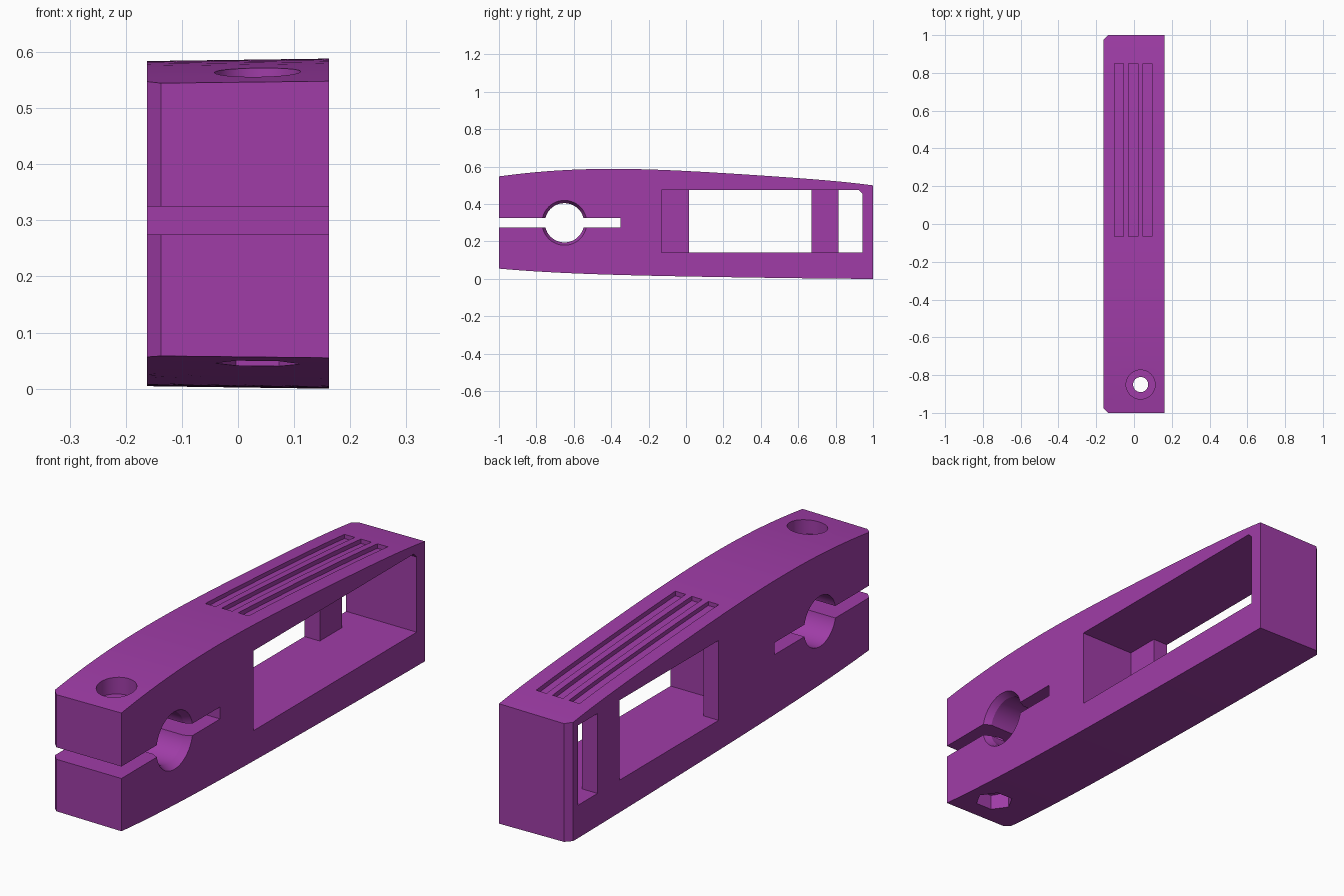
import bpy, bmesh, math

if "Cube" in bpy.data.objects:
    bpy.data.objects.remove(bpy.data.objects["Cube"])

HW = 0.1625          # half width of the arm
purple = bpy.data.materials.new("purple plastic")
purple.diffuse_color = (0.35, 0.046, 0.39, 1)
purple.use_nodes = True
purple.node_tree.nodes["Principled BSDF"].inputs["Base Color"].default_value = purple.diffuse_color

TOP = [(-1, .548), (-.75, .575), (-.45, .588), (0, .577), (.5, .546), (1, .50)]
BOTTOM = [(-1, .055), (-.75, .037), (-.45, .024), (0, .013), (.5, .005), (1, 0)]


def smooth_z(pts, y):
    """Height on a smooth curve through the points."""
    z = 0
    for i, (yi, zi) in enumerate(pts):
        w = zi
        for j, (yj, _) in enumerate(pts):
            if i != j:
                w *= (y - yj) / (yi - yj)
        z += w
    return z


def curve(pts, y0, y1, n, dz=0):
    ys = [y0 + (y1 - y0) * i / n for i in range(n + 1)]
    return [(y, smooth_z(pts, y) + dz) for y in ys]


def prism(name, profile, x0, x1):
    """Extrude a side profile (y, z) across x."""
    bm = bmesh.new()
    a = [bm.verts.new((x0, y, z)) for y, z in profile]
    b = [bm.verts.new((x1, y, z)) for y, z in profile]
    bm.faces.new(a)
    bm.faces.new(b[::-1])
    n = len(a)
    for i in range(n):
        bm.faces.new((a[i], b[i], b[(i + 1) % n], a[(i + 1) % n]))
    return finish(name, bm)


def finish(name, bm):
    bmesh.ops.recalc_face_normals(bm, faces=bm.faces)
    me = bpy.data.meshes.new(name)
    bm.to_mesh(me)
    bm.free()
    me.materials.append(purple)
    ob = bpy.data.objects.new(name, me)
    bpy.context.collection.objects.link(ob)
    return ob


def box(name, x0, x1, y0, y1, z0, z1):
    return prism(name, [(y0, z0), (y1, z0), (y1, z1), (y0, z1)], x0, x1)


def circle(cy, cz, r, n=48):
    return [(cy + r * math.cos(2 * math.pi * i / n),
             cz + r * math.sin(2 * math.pi * i / n)) for i in range(n)]


def upright(name, x, y, r, z0, z1, sides):
    """Vertical cylinder or hexagon."""
    bm = bmesh.new()
    bmesh.ops.create_cone(bm, cap_ends=True, segments=sides,
                          radius1=r, radius2=r, depth=z1 - z0)
    # put a corner on the x axis
    ang = math.atan2(bm.verts[:][0].co.y, bm.verts[:][0].co.x)
    for v in bm.verts:
        c, s = math.cos(-ang), math.sin(-ang)
        px, py = v.co.x, v.co.y
        v.co = (x + px * c - py * s, y + px * s + py * c, v.co.z + (z0 + z1) / 2)
    return finish(name, bm)


# Curved arm body, slightly lower on its left side, with chamfered left corners
body = prism("lever_arm", curve(BOTTOM, -1, 1, 32) + curve(TOP, 1, -1, 32), -HW, HW)
bm = bmesh.new()
bm.from_mesh(body.data)
for v in bm.verts:
    if v.co.x < 0:
        v.co.z = .295 + (v.co.z - .295) * .985
corners = [e for e in bm.edges
           if all(v.co.x < 0 and abs(v.co.y) > .999 for v in e.verts)]
bmesh.ops.bevel(bm, geom=corners, offset=.025, segments=1, affect='EDGES')
bmesh.ops.recalc_face_normals(bm, faces=bm.faces)
bm.to_mesh(body.data)
bm.free()

PY, PZ = -.65, .30   # pivot centre
SX, SY = .035, -.85  # screw centre
cutters = [
    # deep pocket open to the right, leaving a thin left wall
    prism("pocket", [(-.13, .142), (.945, .142), (.945, .455), (.925, .475),
                     (-.13, .475)], -.092, .3),
    # two windows through the left wall, leaving a post between
    box("large_window", -.3, 0, .017, .67, .142, .475),
    box("small_window", -.3, 0, .815, .945, .142, .475),
    # clamp slot and pivot bore
    box("clamp_slot", -.3, .3, -1.2, -.35, .275, .325),
    prism("pivot_bore", circle(PY, PZ, .105), -.3, .3),
    # screw hole, head recess and hexagonal nut recess
    upright("screw_hole", SX, SY, .04, -.2, .8, 32),
    upright("head_recess", SX, SY, .077, .50, .8, 40),
    upright("nut_recess", SX, SY, .077, -.2, .115, 6),
]
# bevelled mouth of the pivot bore
mouth = prism("bore_mouth", circle(PY, PZ, .105), HW - .03, HW + .03)
for v in mouth.data.vertices:
    if v.co.x > HW:
        v.co.y = PY + (v.co.y - PY) * .135 / .105
        v.co.z = PZ + (v.co.z - PZ) * .135 / .105
cutters.append(mouth)
# three shallow grip grooves following the top curve
for gx in (-.08, -.004, .072):
    cutters.append(prism("grip_groove", curve(TOP, -.067, .85, 16, -.02)
                         + [(.85, .7), (-.067, .7)], gx - .024, gx + .024))

for c in cutters:
    m = body.modifiers.new(c.name, 'BOOLEAN')
    m.operation = 'DIFFERENCE'
    m.solver = 'EXACT'
    m.object = c
    c.hide_render = True

# Bake the cuts and remove the cutters
dg = bpy.context.evaluated_depsgraph_get()
final = bpy.data.meshes.new_from_object(body.evaluated_get(dg))
body.modifiers.clear()
body.data = final
for c in cutters:
    bpy.data.objects.remove(c, do_unlink=True)
final.materials.clear()
final.materials.append(purple)
for p in final.polygons:
    p.material_index = 0

bpy.ops.object.select_all(action='DESELECT')
body.select_set(True)
bpy.context.view_layer.objects.active = body
bpy.ops.object.shade_smooth_by_angle(angle=math.radians(25))
